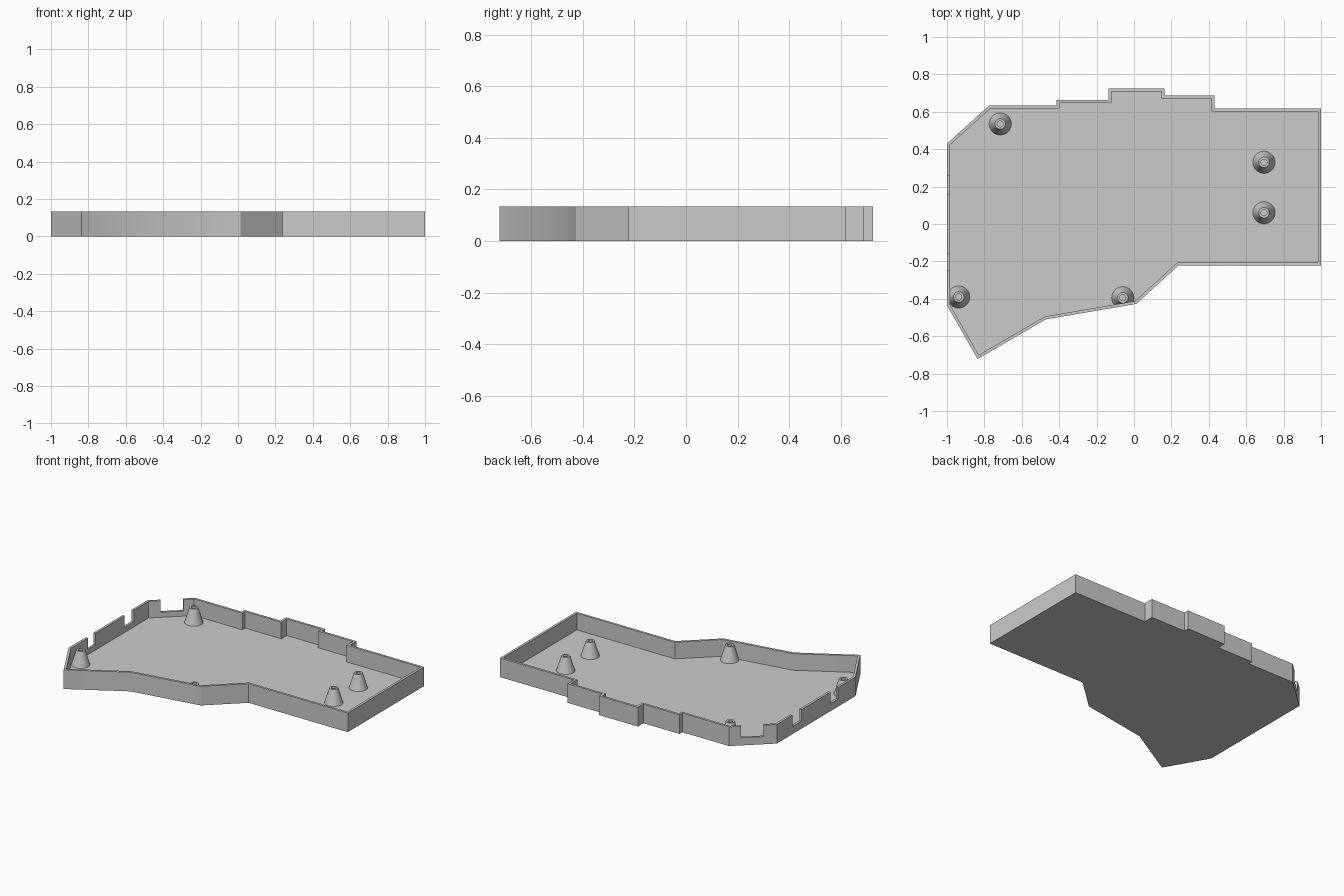
import bpy, bmesh, math
from mathutils import Vector

cube = bpy.data.objects.get("Cube")
if cube:
    bpy.data.objects.remove(cube, do_unlink=True)

HEIGHT, FLOOR, WALL = 0.133, 0.017, 0.016

grey = bpy.data.materials.new("plain grey")
grey.use_nodes = True
grey.diffuse_color = (0.6, 0.6, 0.6, 1)
grey.node_tree.nodes["Principled BSDF"].inputs["Base Color"].default_value = (0.6, 0.6, 0.6, 1)


def make_object(name, bm):
    bmesh.ops.recalc_face_normals(bm, faces=bm.faces)
    mesh = bpy.data.meshes.new(name)
    bm.to_mesh(mesh)
    bm.free()
    mesh.materials.append(grey)
    obj = bpy.data.objects.new(name, mesh)
    bpy.context.collection.objects.link(obj)
    return obj


def activate(obj):
    bpy.ops.object.select_all(action='DESELECT')
    obj.select_set(True)
    bpy.context.view_layer.objects.active = obj


def smooth(obj):
    activate(obj)
    bpy.ops.object.shade_smooth_by_angle(angle=math.radians(27))


def raise_face(bm, face, dz):
    """Extrude a face vertically and return the moved face."""
    new = bmesh.ops.extrude_face_region(bm, geom=[face])["geom"]
    bmesh.ops.translate(bm, vec=(0, 0, dz),
                        verts=[g for g in new if isinstance(g, bmesh.types.BMVert)])
    return next(g for g in new if isinstance(g, bmesh.types.BMFace))


# Tray: outline raised to a solid, then hollowed from the top
outline = [(-1, -0.435), (-0.836, -0.722), (-0.472, -0.51), (0.013, -0.427),
           (0.237, -0.222), (1, -0.222), (1, 0.618), (0.43, 0.618),
           (0.43, 0.688), (0.163, 0.688), (0.163, 0.724), (-0.137, 0.724),
           (-0.137, 0.664), (-0.415, 0.664), (-0.415, 0.633),
           (-0.775, 0.633), (-1, 0.43)]
bm = bmesh.new()
base = bm.faces.new([bm.verts.new((x, y, 0)) for x, y in outline])
top = raise_face(bm, base, HEIGHT)
bmesh.ops.recalc_face_normals(bm, faces=bm.faces)
bmesh.ops.inset_region(bm, faces=[top], thickness=WALL, use_even_offset=True)
raise_face(bm, top, FLOOR - HEIGHT)
if top.is_valid:  # open the cavity
    bmesh.ops.delete(bm, geom=[top], context='FACES_ONLY')
tray = make_object("tray", bm)


# Cable notches cut down from the rim between two points on the wall
def cut_notch(start, end, bottom=0.053):
    a, b = Vector(start), Vector(end)
    along = (b - a).normalized()
    out = Vector((-along.y, along.x)) * 0.035
    bm = bmesh.new()
    corners = [a + out, b + out, b - out, a - out]
    face = bm.faces.new([bm.verts.new((c.x, c.y, bottom)) for c in corners])
    raise_face(bm, face, HEIGHT)
    cutter = make_object("notch_cutter", bm)
    cutter.hide_render = True
    mod = tray.modifiers.new("notch", 'BOOLEAN')
    mod.operation, mod.solver, mod.object = 'DIFFERENCE', 'EXACT', cutter
    activate(tray)
    bpy.ops.object.modifier_apply(modifier=mod.name)
    bpy.data.objects.remove(cutter, do_unlink=True)


cut_notch((-1, -0.245), (-1, -0.16))
cut_notch((-1, 0.16), (-1, 0.26))
cut_notch((-0.938, 0.486), (-0.831, 0.583))
smooth(tray)


# Tapered screw posts with a blind hole
def make_post(name, x, y, clip_normal=None):
    bm = bmesh.new()
    profile = [(0.06, FLOOR - 0.002), (0.028, 0.12), (0.016, 0.12), (0.016, 0.05), (0, 0.05)]
    verts = [bm.verts.new((r, 0, z)) for r, z in profile]
    edges = [bm.edges.new(pair) for pair in zip(verts, verts[1:])]
    bmesh.ops.spin(bm, geom=verts + edges, cent=(0, 0, 0), axis=(0, 0, 1),
                   angle=math.tau, steps=32)
    bmesh.ops.remove_doubles(bm, verts=bm.verts, dist=0.0005)
    if clip_normal:  # keep the post from poking out through the wall
        normal = Vector(clip_normal).normalized()
        bmesh.ops.bisect_plane(bm, geom=bm.verts[:] + bm.edges[:] + bm.faces[:],
                               plane_co=normal * 0.034, plane_no=normal, clear_outer=True)
    post = make_object(name, bm)
    post.location = (x, y, 0)
    smooth(post)


make_post("back_right_post", -0.715, 0.535)
make_post("front_right_post", -0.937, -0.39)
make_post("front_middle_post", -0.06, -0.394, clip_normal=(0.17, -1, 0))
make_post("back_left_post", 0.695, 0.33)
make_post("front_left_post", 0.695, 0.06)
